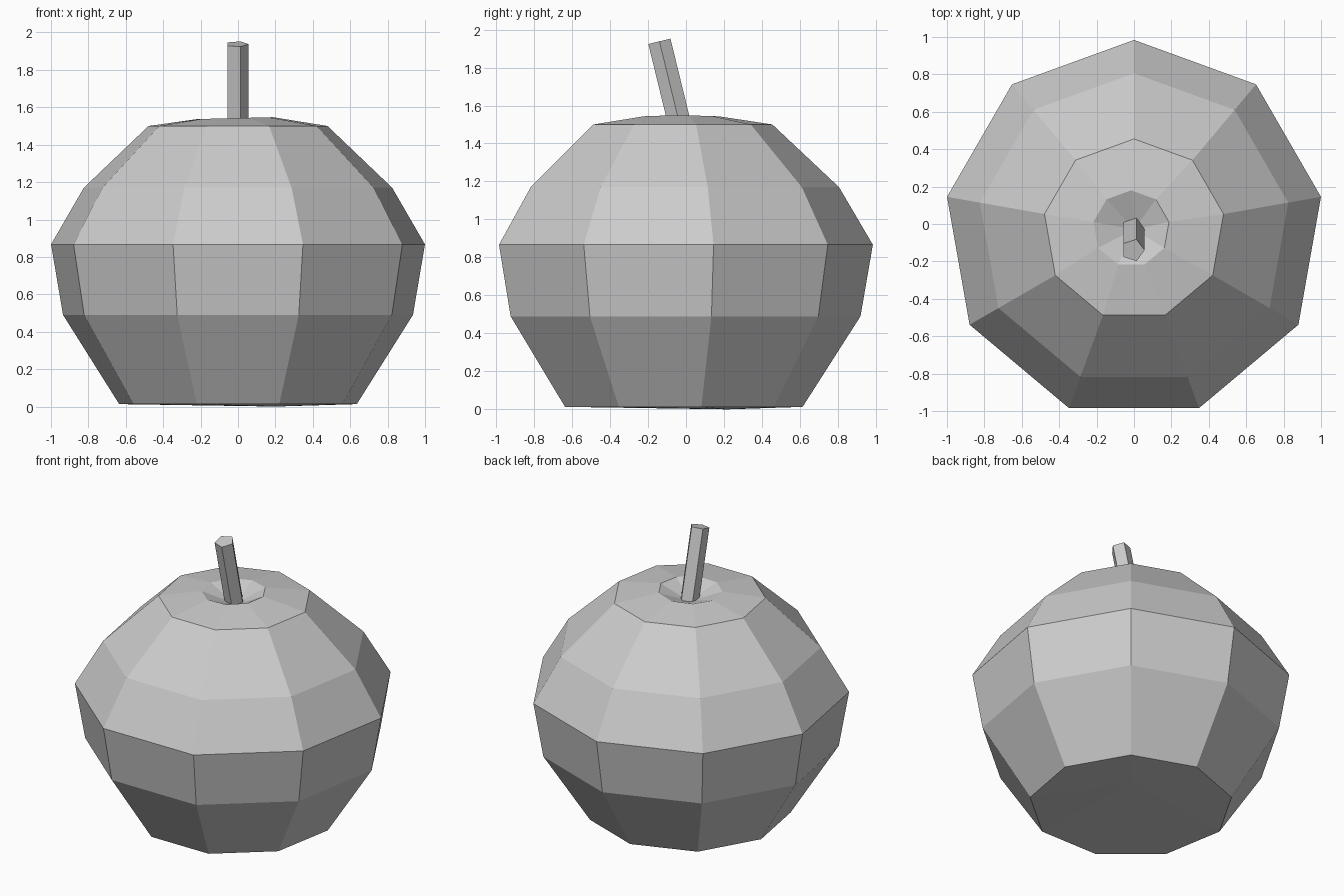
import bpy, bmesh, math
from mathutils import Matrix, Vector

if "Cube" in bpy.data.objects:
    bpy.data.objects.remove(bpy.data.objects["Cube"])

SIDES = 9
CY = -0.031


def ring(bm, r, z, cx=0.0, cy=CY, tilt_x=0.0):
    verts = []
    for i in range(SIDES):
        a = math.radians(90) + 2 * math.pi * i / SIDES
        x, y = r * math.cos(a), r * math.sin(a)
        verts.append(bm.verts.new((cx + x, cy + y, z + tilt_x * x)))
    return verts


def finish(bm, name):
    bmesh.ops.recalc_face_normals(bm, faces=bm.faces)
    mesh = bpy.data.meshes.new(name)
    bm.to_mesh(mesh)
    bm.free()
    obj = bpy.data.objects.new(name, mesh)
    bpy.context.collection.objects.link(obj)
    return obj


# Faceted fruit body: stacked nine-sided rings, slightly lopsided at the crown
bm = bmesh.new()
rings = [ring(bm, r, z) for r, z in
         [(0.645, 0.013), (0.95, 0.49), (1.015, 0.867), (0.837, 1.17), (0.486, 1.5)]]
rings.append(ring(bm, 0.205, 1.542, -0.015, -0.025, 0.025))
for low, high in zip(rings, rings[1:]):
    for i in range(SIDES):
        j = (i + 1) % SIDES
        bm.faces.new((low[i], low[j], high[j], high[i]))

# Nearly flat underside and dimple around the stem
for loop, tip in ((rings[0], (0.2, 0.22, 0.0)), (rings[-1], (0.0, -0.03, 1.46))):
    c = bm.verts.new(tip)
    for i in range(SIDES):
        bm.faces.new((loop[i], loop[(i + 1) % SIDES], c))
finish(bm, "fruit_body")

# Leaning five-sided stem
base, top = Vector((-0.006, -0.021, 1.45)), Vector((-0.006, -0.14, 1.938))
axis = top - base
bm = bmesh.new()
lean = Matrix.Rotation(math.atan2(-axis.y, axis.z), 4, 'X')
bmesh.ops.create_cone(bm, cap_ends=True, segments=5, radius1=0.063, radius2=0.063,
                      depth=axis.length)
# turn so that one corner points to +x
v = bm.verts[:][0].co
spin = Matrix.Rotation(-math.atan2(v.y, v.x), 4, 'Z')
bm.transform(Matrix.Translation((base + top) / 2) @ lean @ spin)
finish(bm, "stem")
